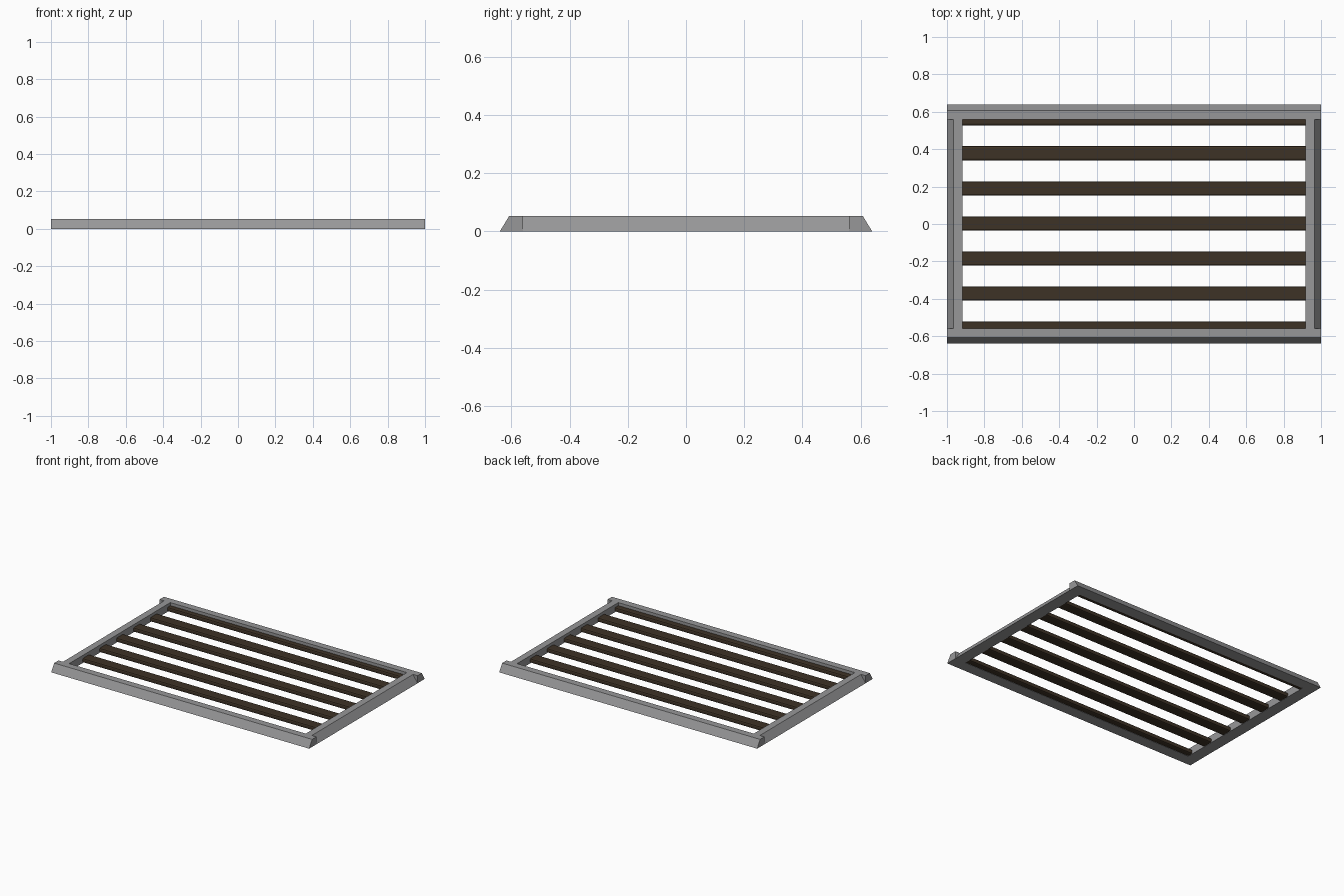
import bpy, bmesh
from mathutils import Vector

if "Cube" in bpy.data.objects:
    bpy.data.objects.remove(bpy.data.objects["Cube"])


def material(name, rgb):
    m = bpy.data.materials.new(name)
    m.diffuse_color = (*rgb, 1)
    m.use_nodes = True
    m.node_tree.nodes["Principled BSDF"].inputs["Base Color"].default_value = m.diffuse_color
    return m


GREY = material("grey metal", (0.31, 0.31, 0.315))
BROWN = material("dark brown wood", (0.048, 0.032, 0.019))


def prism(name, profile, axis, start, end, mat):
    """Extrude a (side, z) profile along the x or y axis."""
    bm = bmesh.new()

    def place(s, z, t):
        return Vector((t, s, z)) if axis == 'x' else Vector((s, t, z))

    face = bm.faces.new([bm.verts.new(place(s, z, start)) for s, z in profile])
    ext = bmesh.ops.extrude_face_region(bm, geom=[face])
    verts = [g for g in ext["geom"] if isinstance(g, bmesh.types.BMVert)]
    bmesh.ops.translate(bm, verts=verts, vec=place(0, 0, end - start))
    bmesh.ops.recalc_face_normals(bm, faces=bm.faces)
    mesh = bpy.data.meshes.new(name)
    bm.to_mesh(mesh)
    bm.free()
    mesh.materials.append(mat)
    ob = bpy.data.objects.new(name, mesh)
    bpy.context.collection.objects.link(ob)
    return ob


H = 0.053            # frame height
INNER_Y = 0.56       # inner edge of the long rails
INNER_X = 0.917      # inner edge of the short rails

# frame rails with sloped outer faces
for s, long_name, short_name in ((-1, "front_rail", "left_rail"),
                                 (1, "back_rail", "right_rail")):
    prism(long_name, [(s * INNER_Y, 0), (s * 0.64, 0), (s * 0.608, H), (s * INNER_Y, H)],
          'x', -1, 1, GREY)
    prism(short_name, [(s * INNER_X, 0), (s * 1.0, 0), (s * 0.965, H), (s * INNER_X, H)],
          'y', -INNER_Y, INNER_Y, GREY)

# seven slats with softened edges; the outer two tuck under the long rails
W, Z0, Z1, B = 0.038, 0.002, 0.032, 0.009
half = [(W - B, Z0), (W - B * 0.3, Z0 + B * 0.3), (W, Z0 + B),
        (W, Z1 - B), (W - B * 0.3, Z1 - B * 0.3), (W - B, Z1)]
section = half + [(-y, z) for y, z in reversed(half)]
for i in range(7):
    cy = 0.003 + (i - 3) * 0.1875
    prism(f"slat_{i + 1}", [(cy + y, z) for y, z in section],
          'x', -INNER_X, INNER_X, BROWN)
